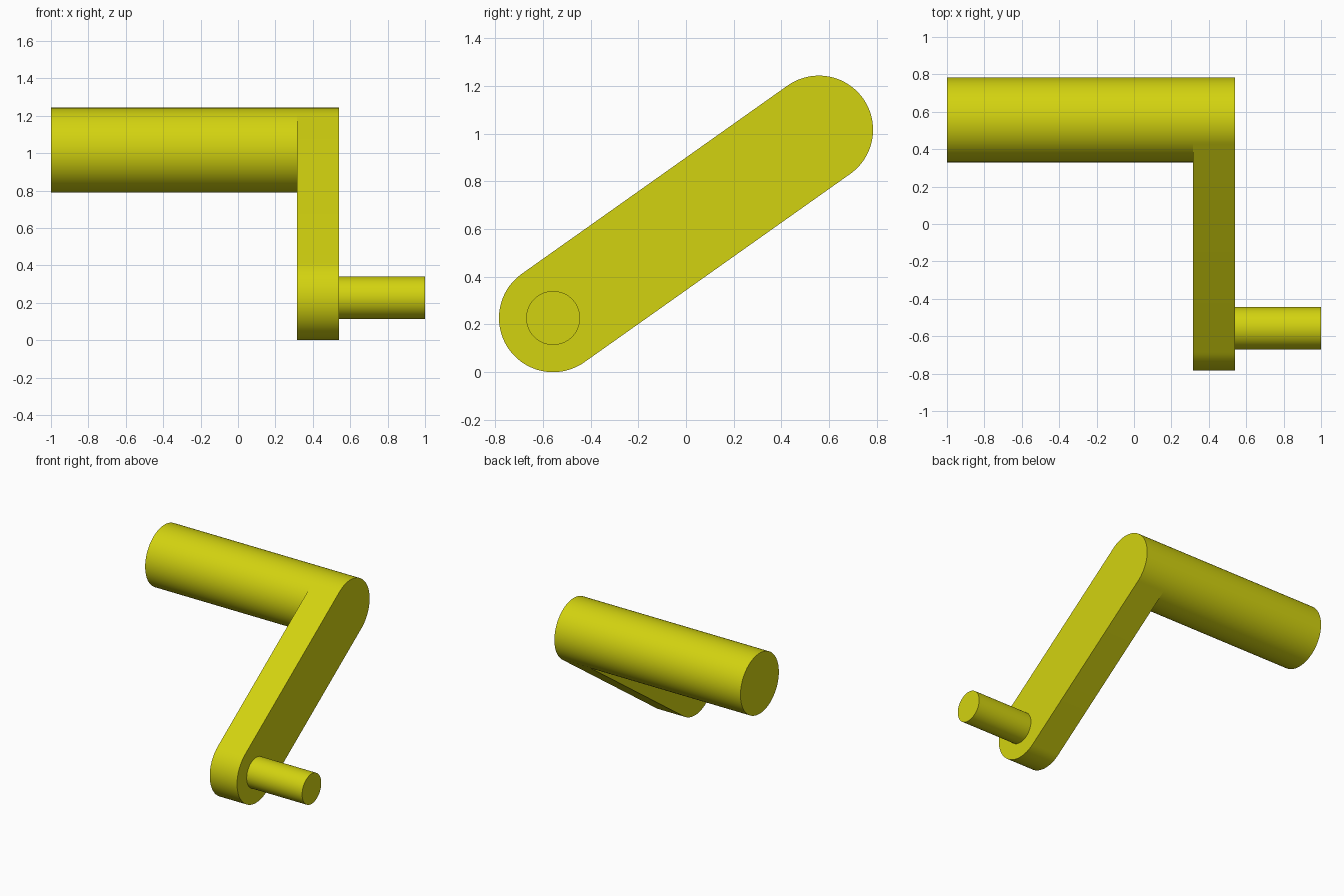
import bpy, bmesh
from math import atan2, cos, sin, pi, radians

cube = bpy.data.objects.get("Cube")
if cube:
    bpy.data.objects.remove(cube, do_unlink=True)

yellow = bpy.data.materials.new("yellow")
yellow.use_nodes = True
color = (0.65, 0.65, 0.005, 1)
yellow.diffuse_color = color
yellow.node_tree.nodes["Principled BSDF"].inputs["Base Color"].default_value = color

# Pivot centres (y, z), radii and arm faces along x
R, PIN_R = 0.227, 0.113
LOW, HIGH = (-0.557, R), (0.557, 1.016)
ARM_X0, ARM_X1 = 0.315, 0.541
HALF = 48


def arc(center, radius, start, sweep, steps):
    """Points (y, z) along an arc, end point included."""
    return [(center[0] + radius * cos(start + sweep * i / steps),
             center[1] + radius * sin(start + sweep * i / steps))
            for i in range(steps + 1)]


def extrude_x(name, profile, x0, x1, cap0=True, cap1=True):
    """Extrude a closed (y, z) profile along x, with optional end caps."""
    bm = bmesh.new()
    a = [bm.verts.new((x0, y, z)) for y, z in profile]
    b = [bm.verts.new((x1, y, z)) for y, z in profile]
    n = len(profile)
    for i in range(n):
        j = (i + 1) % n
        bm.faces.new((a[i], a[j], b[j], b[i])).smooth = True
    if cap0:
        bm.faces.new(a[::-1])
    if cap1:
        bm.faces.new(b)
    # Keep the rims crisp
    for e in bm.edges:
        if len(e.link_faces) == 2 and e.calc_face_angle() > radians(30):
            e.smooth = False
    mesh = bpy.data.meshes.new(name)
    bm.to_mesh(mesh)
    bm.free()
    mesh.materials.append(yellow)
    obj = bpy.data.objects.new(name, mesh)
    bpy.context.collection.objects.link(obj)
    return obj


# Slanted arm with rounded ends
slope = atan2(HIGH[1] - LOW[1], HIGH[0] - LOW[0])
stadium = (arc(HIGH, R, slope - pi / 2, pi, HALF)
           + arc(LOW, R, slope + pi / 2, pi, HALF))
extrude_x("crank_arm", stadium, ARM_X0, ARM_X1)

# Thick shaft flush with the upper end, sharing the arm's vertex spacing
shaft = arc(HIGH, R, slope - pi / 2, 2 * pi, 2 * HALF)[:-1]
extrude_x("main_shaft", shaft, -1, ARM_X0, cap1=False)

# Thin pin at the lower end
pin = arc(LOW, PIN_R, 0, 2 * pi, 2 * HALF)[:-1]
extrude_x("crank_pin", pin, ARM_X1, 1, cap0=False)
